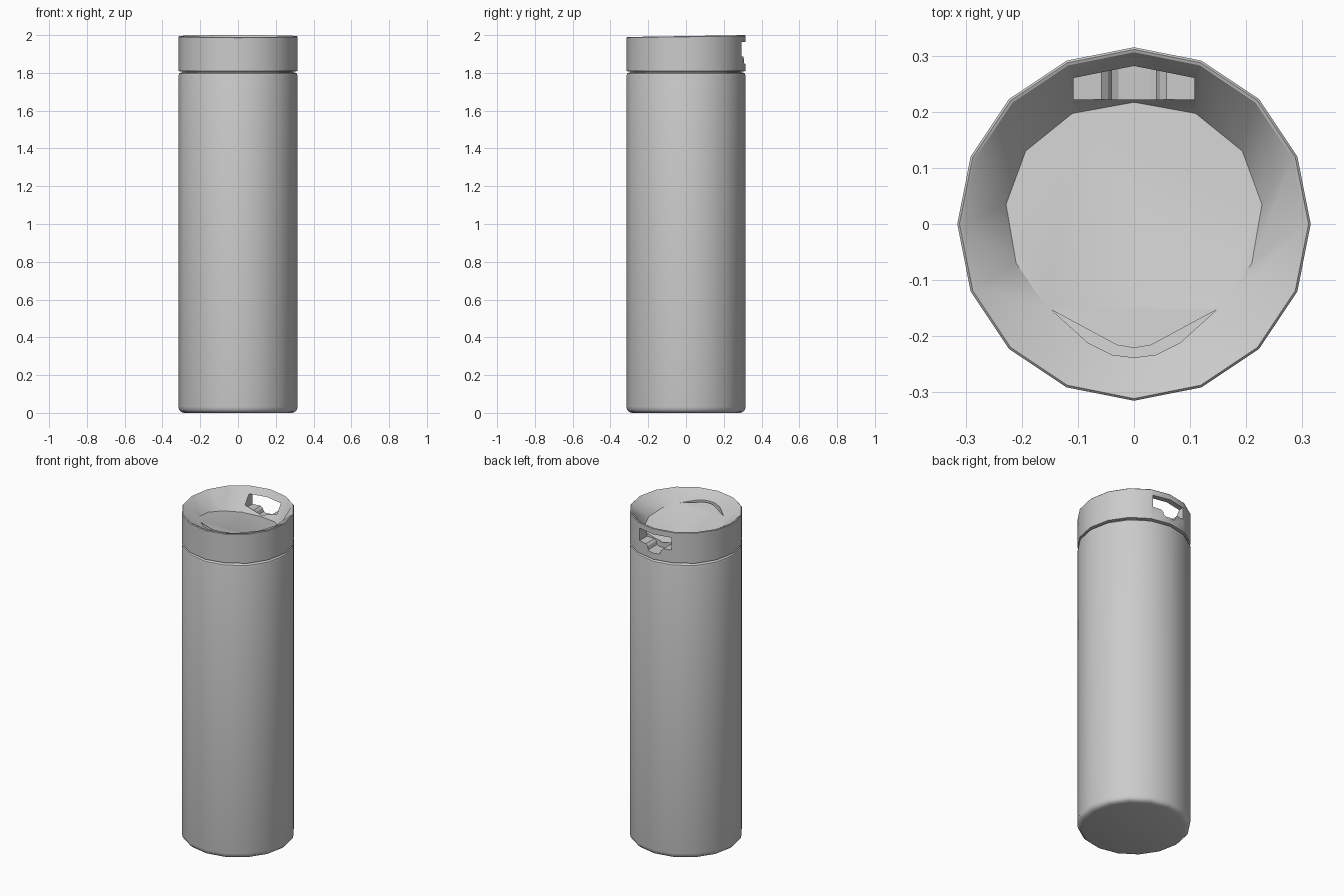
import bpy, bmesh, math

if "Cube" in bpy.data.objects:
    bpy.data.objects.remove(bpy.data.objects["Cube"])

N = 16
R = 0.315


def circle(r, z, tilt=0.0):
    pts = []
    for i in range(N):
        a = math.pi / 2 - 2 * math.pi * i / N
        x, y = r * math.cos(a), r * math.sin(a)
        pts.append((x, y, z + tilt * y))
    return pts


def finish(name, bm):
    bmesh.ops.recalc_face_normals(bm, faces=bm.faces[:])
    me = bpy.data.meshes.new(name)
    bm.to_mesh(me)
    bm.free()
    ob = bpy.data.objects.new(name, me)
    bpy.context.collection.objects.link(ob)
    return ob


def loft(name, rings):
    """Closed solid through a list of equal-length rings."""
    bm = bmesh.new()
    loops = [[bm.verts.new(p) for p in ring] for ring in rings]
    n = len(rings[0])
    for a, b in zip(loops, loops[1:]):
        for i in range(n):
            j = (i + 1) % n
            bm.faces.new((a[i], a[j], b[j], b[i]))
    bm.faces.new(loops[0])
    bm.faces.new(loops[-1])
    return finish(name, bm)


def mirrored(half):
    """Mirror half an outline, whose ends lie on x = 0, to the other side."""
    return half + [(-x, y) for x, y in half[-2:0:-1]]


def smooth(ob, angle=28):
    bpy.ops.object.select_all(action='DESELECT')
    ob.select_set(True)
    bpy.context.view_layer.objects.active = ob
    bpy.ops.object.shade_smooth_by_angle(angle=math.radians(angle))


def cut(ob, cutter):
    mod = ob.modifiers.new("cut", 'BOOLEAN')
    mod.operation, mod.solver, mod.object = 'DIFFERENCE', 'EXACT', cutter
    bpy.context.view_layer.objects.active = ob
    bpy.ops.object.modifier_apply(modifier=mod.name)
    bpy.data.objects.remove(cutter)


# Body with rounded base, shoulder and recessed neck
body_profile = [(0.285, 0), (0.302, 0.005), (0.312, 0.015), (R, 0.032),
                (R, 1.785), (0.312, 1.796), (0.302, 1.802),
                (0.295, 1.803), (0.295, 1.815)]
body = loft("body", [circle(r, z) for r, z in body_profile])
smooth(body, 40)


# Lid: outer wall, slightly sloped rim, bowl running down to a tilted floor
def floor_z(y):
    return 1.91 - 0.185 * y


bowl = mirrored([(0, 0.217), (0.11, 0.197), (0.193, 0.13), (0.228, 0.035),
                 (0.21, -0.07), (0.155, -0.15), (0.085, -0.213),
                 (0.04, -0.235), (0, -0.24)])
lid = loft("lid", [circle(0.305, 1.808), circle(R, 1.81),
                   circle(R, 1.991, 0.016), circle(0.311, 1.995, 0.016),
                   circle(0.306, 1.993, 0.016),
                   [(x, y, floor_z(y)) for x, y in bowl]])

# Carry opening through the back wall, with a dip in its lower edge
opening = mirrored([(0, 1.963), (0.108, 1.963), (0.108, 1.888), (0.058, 1.886),
                    (0.046, 1.875), (0.040, 1.855), (0.028, 1.848), (0, 1.848)])
cut(lid, loft("opening_cutter", [[(x, y, z) for x, z in opening]
                                 for y in (0.222, 0.4)]))

# Drinking slit at the front of the bowl floor
slit = mirrored([(0, -0.221), (0.03, -0.216), (0.147, -0.153),
                 (0.083, -0.211), (0.039, -0.233), (0, -0.238)])
cut(lid, loft("slit_cutter", [[(x, y, floor_z(y) + dz) for x, y in slit]
                              for dz in (-0.05, 0.01)]))
smooth(lid, 30)
